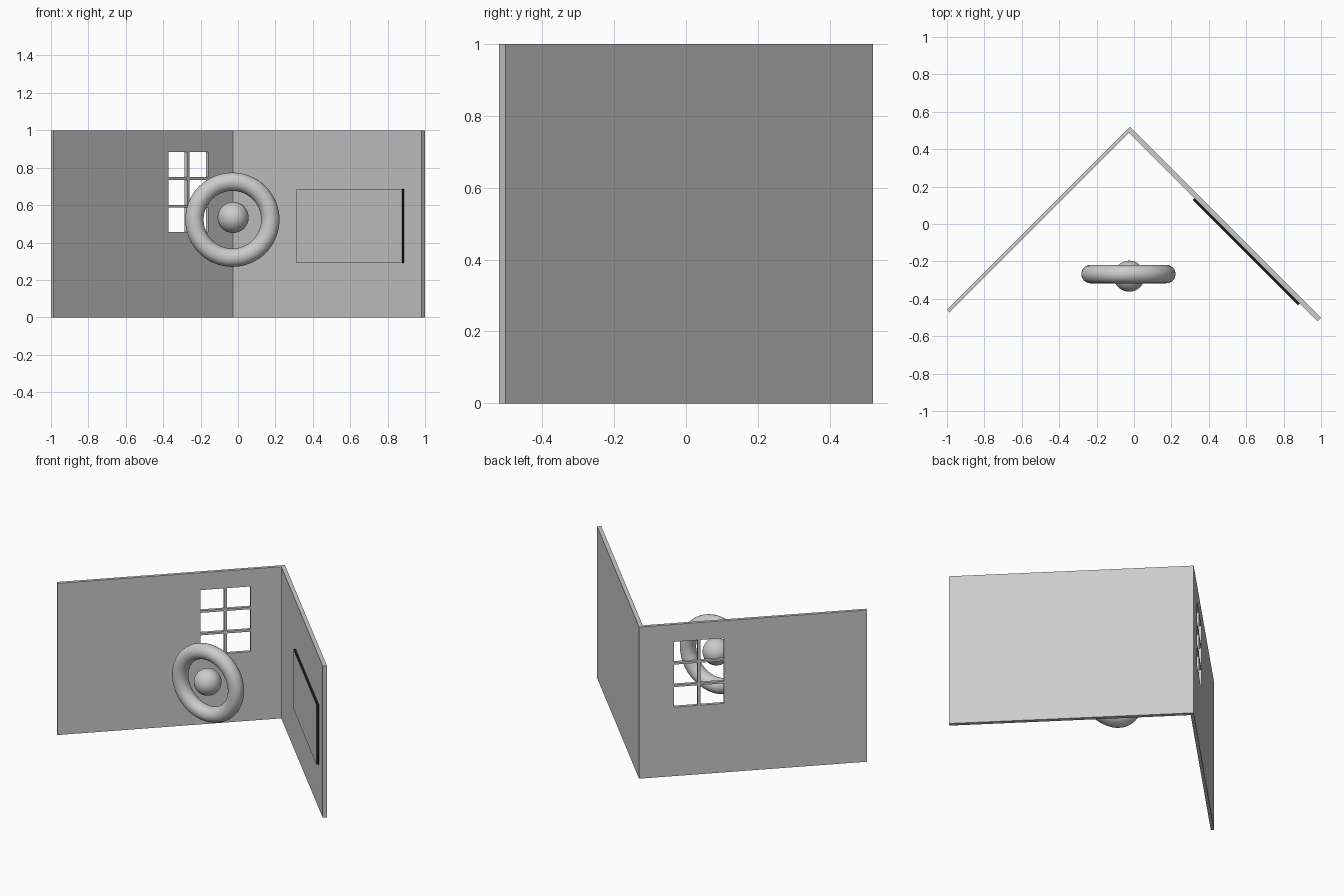
import bpy, bmesh
from math import radians, sqrt

if "Cube" in bpy.data.objects:
    bpy.data.objects.remove(bpy.data.objects["Cube"])

def prism(name, pts, z0, z1):
    """Extrude an xy footprint from z0 to z1."""
    bm = bmesh.new()
    face = bm.faces.new([bm.verts.new((x, y, z0)) for x, y in pts])
    out = bmesh.ops.extrude_face_region(bm, geom=[face])
    for v in out["geom"]:
        if isinstance(v, bmesh.types.BMVert):
            v.co.z = z1
    bmesh.ops.recalc_face_normals(bm, faces=bm.faces)
    me = bpy.data.meshes.new(name)
    bm.to_mesh(me)
    bm.free()
    ob = bpy.data.objects.new(name, me)
    bpy.context.collection.objects.link(ob)
    return ob

# Wall corner points; both walls run at 45 degrees
outer = (-0.022, 0.520)
inner = (-0.026, 0.488)
left_wall = prism("left_wall", [outer, inner, (-0.987, -0.473), (-1.0, -0.458)], 0, 1)
right_wall = prism("right_wall", [outer, (1.0, -0.502), (0.982, -0.520), inner], 0, 1)

# Window panes cut through the left wall (2 x 3 openings)
def wall_point(x, d):
    """Point on the inner face of the left wall, moved d along its normal."""
    return (x + d / sqrt(2), x + 0.514 - d / sqrt(2))

cutters = []
for x0, x1 in ((-0.372, -0.271), (-0.259, -0.158)):
    for z0, z1 in ((0.455, 0.587), (0.601, 0.735), (0.749, 0.885)):
        pts = [wall_point(x0, 0.06), wall_point(x1, 0.06),
               wall_point(x1, -0.06), wall_point(x0, -0.06)]
        cutters.append(prism("pane_cutter", pts, z0, z1))
for c in cutters:
    bpy.context.view_layer.objects.active = left_wall
    mod = left_wall.modifiers.new("pane", 'BOOLEAN')
    mod.operation = 'DIFFERENCE'
    mod.solver = 'EXACT'
    mod.object = c
    bpy.ops.object.modifier_apply(modifier=mod.name)
for c in cutters:
    bpy.data.objects.remove(c, do_unlink=True)

# Thin picture panel on the right wall: grey front, dark edges
panel = prism("picture_panel", [(0.324, 0.138), (0.887, -0.425),
                                (0.877, -0.435), (0.314, 0.128)], 0.29, 0.685)
dark = bpy.data.materials.new("dark_edge")
dark.diffuse_color = (0.01, 0.01, 0.01, 1)
dark.use_nodes = True
dark.node_tree.nodes["Principled BSDF"].inputs["Base Color"].default_value = dark.diffuse_color
panel.data.materials.append(None)
panel.data.materials.append(dark)
for p in panel.data.polygons:
    n = p.normal
    p.material_index = 0 if (n.x < -0.5 and n.y < -0.5) else 1

# Floating ring and ball
bpy.ops.mesh.primitive_torus_add(major_radius=0.203, minor_radius=0.049, major_segments=64,
                                 minor_segments=24, location=(-0.03, -0.268, 0.522),
                                 rotation=(radians(90), 0, 0))
bpy.context.object.name = "ring"
bpy.ops.object.shade_smooth()
bpy.ops.mesh.primitive_uv_sphere_add(segments=48, ring_count=24, radius=0.083,
                                     location=(-0.026, -0.279, 0.534))
bpy.context.object.name = "ball"
bpy.ops.object.shade_smooth()
